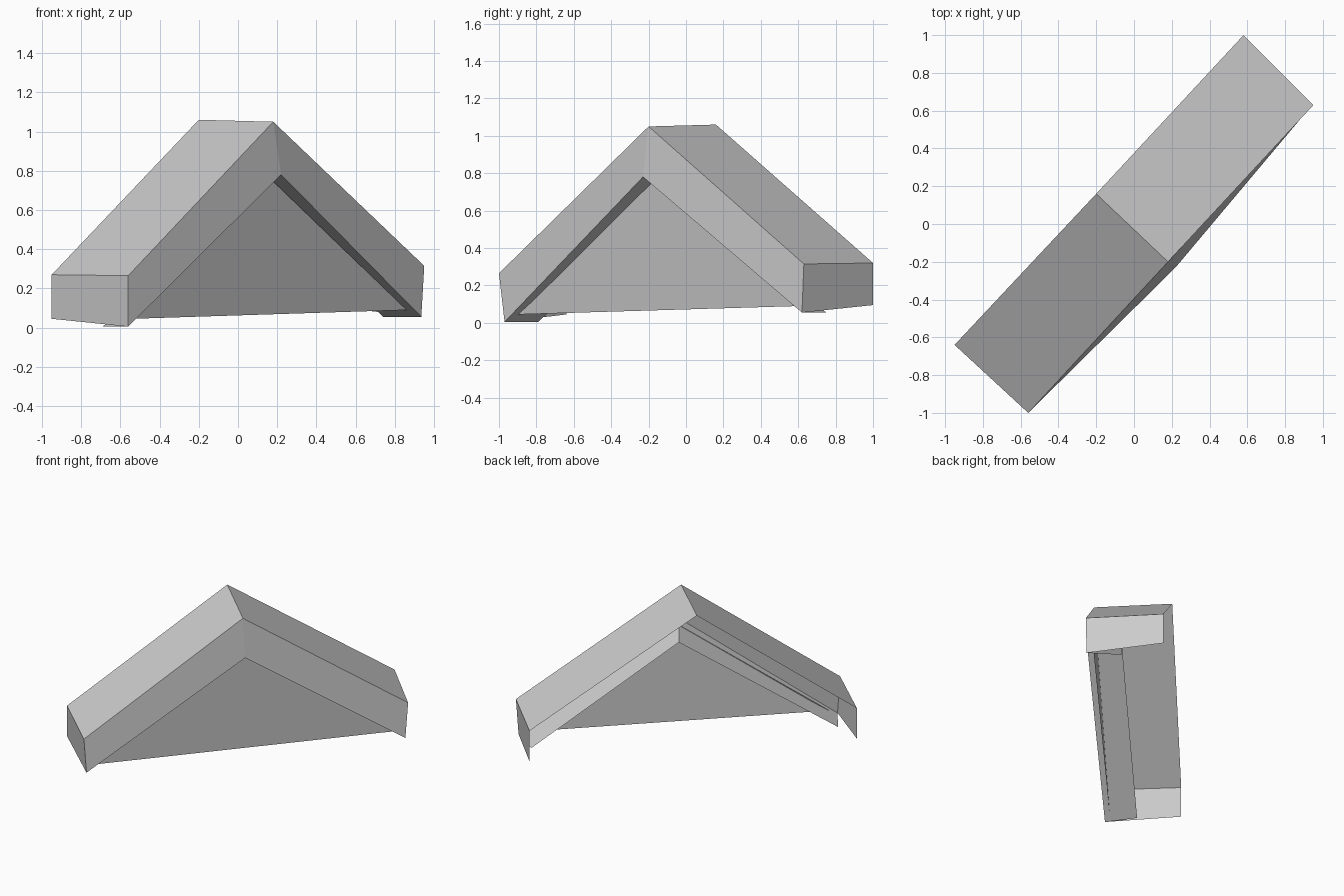
import bpy
from mathutils import Vector

cube = bpy.data.objects.get("Cube")
if cube:
    bpy.data.objects.remove(cube)

grey = bpy.data.materials.new("plain_grey")
grey.use_nodes = True
colour = (0.6, 0.6, 0.6, 1)
grey.diffuse_color = colour
grey.node_tree.nodes["Principled BSDF"].inputs["Base Color"].default_value = colour


def panel(name, corners, facing):
    """Flat sheet through the corners, turned towards the facing direction."""
    corners = [Vector(c) for c in corners]
    normal = (corners[1] - corners[0]).cross(corners[2] - corners[0])
    if normal.dot(Vector(facing)) < 0:
        corners.reverse()
    mesh = bpy.data.meshes.new(name)
    mesh.from_pydata(corners, [], [range(len(corners))])
    mesh.materials.append(grey)
    obj = bpy.data.objects.new(name, mesh)
    bpy.context.collection.objects.link(obj)
    return obj


# Ridge and the peak of the gable trim
ridge_front, ridge_back = (0.18, -0.20, 1.05), (-0.20, 0.16, 1.06)
trim_peak, soffit_peak = (0.22, -0.23, 0.78), (0.08, -0.03, 0.715)
wall_peak = (0.17, -0.18, 0.755)

# Each slope's eave: top front, top back, bottom front, bottom back, soffit back, wall foot
eaves = {
    "right": ((-0.56, -1.0, 0.265), (-0.95, -0.64, 0.27), (-0.56, -0.97, 0.005),
              (-0.95, -0.64, 0.045), (-0.69, -0.79, 0.005), (-0.54, -0.90, 0.045)),
    "left": ((0.95, 0.63, 0.315), (0.58, 1.0, 0.32), (0.935, 0.62, 0.055),
             (0.58, 1.0, 0.095), (0.74, 0.75, 0.055), (0.86, 0.605, 0.09)),
}

# Roof slope, eave board, gable trim and soffit on each side
for side, (top_f, top_b, low_f, low_b, soffit_b, foot) in eaves.items():
    out = -1 if side == "right" else 1
    panel(side + "_roof_slope", (top_f, ridge_front, ridge_back, top_b), (0, 0, 1))
    panel(side + "_eave_board", (top_f, top_b, low_b, low_f), (out, out, 0))
    panel(side + "_gable_trim", (top_f, low_f, trim_peak, ridge_front), (1, -1, 0))
    panel(side + "_soffit", (low_f, soffit_b, soffit_peak, trim_peak), (0, 0, -1))

# Triangular wall set back behind the trim
panel("gable_wall", (eaves["right"][5], eaves["left"][5], wall_peak), (1, -1, 0))
